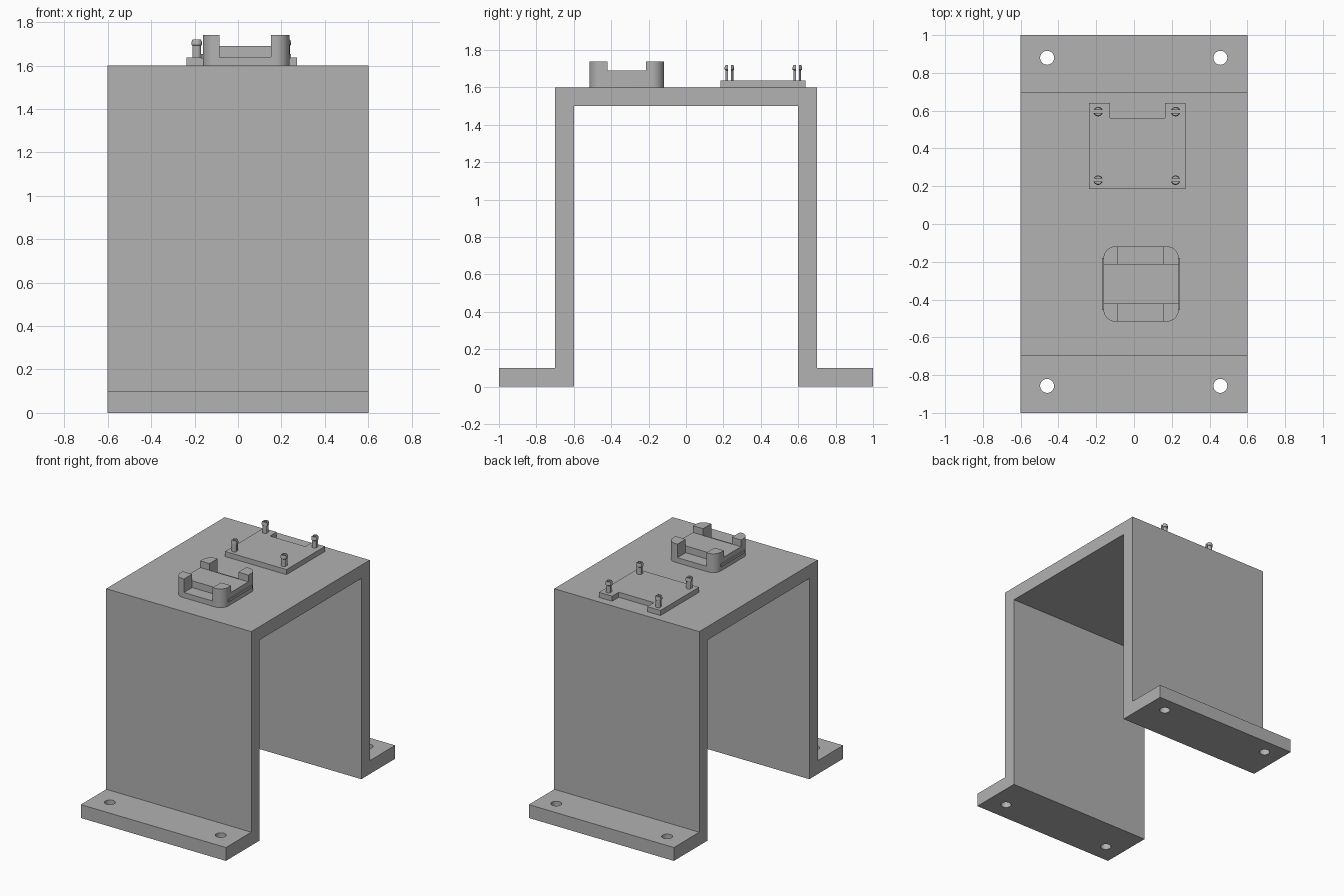
import bpy, bmesh, math

if "Cube" in bpy.data.objects:
    bpy.data.objects.remove(bpy.data.objects["Cube"])

grey = bpy.data.materials.new("plain grey")
grey.diffuse_color = (0.445, 0.445, 0.445, 1)
grey.use_nodes = True
grey.node_tree.nodes["Principled BSDF"].inputs["Base Color"].default_value = grey.diffuse_color


def loft(name, rings):
    """Solid through a stack of matching closed outlines of 3D points."""
    bm = bmesh.new()
    loops = [[bm.verts.new(p) for p in ring] for ring in rings]
    n = len(loops[0])
    bm.faces.new(loops[0])
    bm.faces.new(loops[-1])
    for a, b in zip(loops, loops[1:]):
        for i in range(n):
            j = (i + 1) % n
            bm.faces.new((a[i], a[j], b[j], b[i]))
    bmesh.ops.recalc_face_normals(bm, faces=bm.faces)
    me = bpy.data.meshes.new(name)
    bm.to_mesh(me)
    bm.free()
    me.materials.append(grey)
    ob = bpy.data.objects.new(name, me)
    bpy.context.collection.objects.link(ob)
    return ob


def prism(name, outline, z0, z1):
    return loft(name, [[(x, y, z) for x, y in outline] for z in (z0, z1)])


def box(name, x0, x1, y0, y1, z0, z1):
    return prism(name, [(x0, y0), (x1, y0), (x1, y1), (x0, y1)], z0, z1)


def arc(cx, cy, r, a0, a1, n):
    return [(cx + r * math.cos(a0 + (a1 - a0) * i / n),
             cy + r * math.sin(a0 + (a1 - a0) * i / n)) for i in range(n + 1)]


def cut(ob, cutters):
    for c in cutters:
        m = ob.modifiers.new("cut", 'BOOLEAN')
        m.operation, m.solver, m.object = 'DIFFERENCE', 'EXACT', c
        bpy.context.view_layer.objects.active = ob
        bpy.ops.object.modifier_apply(modifier=m.name)
        bpy.data.objects.remove(c)


def smooth(ob):
    bpy.ops.object.select_all(action='DESELECT')
    ob.select_set(True)
    bpy.context.view_layer.objects.active = ob
    bpy.ops.object.shade_smooth_by_angle(angle=math.radians(30))


# Hat-shaped bracket with four mounting holes in its feet
half = [(0.6, 1.5), (0.6, 0), (1, 0), (1, 0.1), (0.7, 0.1), (0.7, 1.6)]
profile = half + [(-y, z) for y, z in reversed(half)]
bracket = loft("bracket", [[(x, y, z) for y, z in profile] for x in (-0.6, 0.6)])
cut(bracket, [prism("hole_cutter", arc(x, y, 0.037, 0, 2 * math.pi, 32)[:-1], -0.1, 0.2)
              for x in (-0.46, 0.457) for y in (-0.857, 0.88)])
smooth(bracket)

# Notched mounting plate
prism("mounting_plate", [(-0.237, 0.185), (0.272, 0.185), (0.272, 0.64), (0.163, 0.64),
                         (0.163, 0.562), (-0.128, 0.562), (-0.128, 0.64), (-0.237, 0.64)],
      1.6, 1.638)

# Split snap pins: two half-round prongs each, with a tapered head
PIN = [(1.638, 0.021), (1.692, 0.021), (1.695, 0.025), (1.708, 0.025), (1.72, 0.021)]
for px in (-0.19, 0.22):
    for py in (0.232, 0.595):
        for side in (1, -1):
            rings = []
            for z, r in PIN:
                a = math.asin(0.008 / r)
                rings.append([(x, py + side * y, z)
                              for x, y in arc(px, 0, r, a, math.pi - a, 12)])
            smooth(loft("snap_pin_prong", rings))

# Rounded holder block with four corner posts
X0, X1, Y0, Y1, R = -0.162, 0.237, -0.517, -0.118, 0.065
q = math.pi / 2
outline = (arc(X1 - R, Y1 - R, R, 0, q, 10) + arc(X0 + R, Y1 - R, R, q, 2 * q, 10)
           + arc(X0 + R, Y0 + R, R, 2 * q, 3 * q, 10) + arc(X1 - R, Y0 + R, R, 3 * q, 4 * q, 10))
holder = prism("holder_block", outline, 1.6, 1.74)
cut(holder, [box("seat_cutter", -0.4, 0.4, -0.42, -0.215, 1.69, 1.9),
             box("front_gap_cutter", -0.085, 0.153, -0.7, -0.42, 1.639, 1.9),
             box("back_gap_cutter", -0.085, 0.153, -0.215, 0, 1.639, 1.9)])
smooth(holder)

# Thin ridges on both sides of the holder
for name, x0, x1 in (("left_ridge", -0.17, X0 + 0.005), ("right_ridge", X1 - 0.005, 0.244)):
    box(name, x0, x1, Y0 + R - 0.004, Y1 - R + 0.004, 1.633, 1.652)
